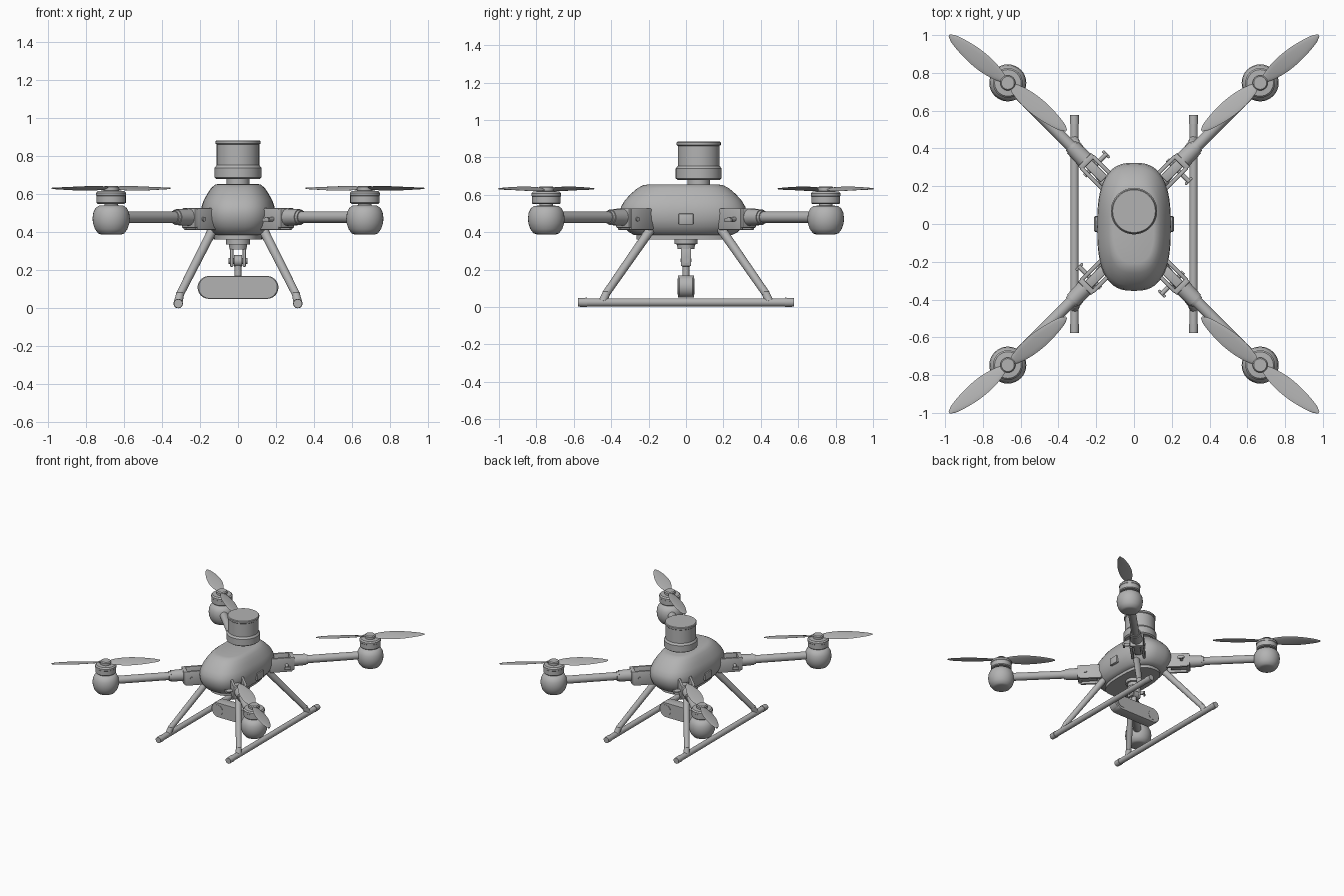
import bpy, bmesh, math
from mathutils import Matrix, Vector

cube = bpy.data.objects.get("Cube")
if cube:
    bpy.data.objects.remove(cube, do_unlink=True)

grey = bpy.data.materials.new("plain grey")
grey.use_nodes = True
grey.diffuse_color = (0.45, 0.45, 0.45, 1)
grey.node_tree.nodes["Principled BSDF"].inputs["Base Color"].default_value = (0.45, 0.45, 0.45, 1)
parts = []
I = Matrix.Identity(4)


def finish(name, bm, matrix=I):
    bmesh.ops.recalc_face_normals(bm, faces=bm.faces)
    mesh = bpy.data.meshes.new(name)
    bm.to_mesh(mesh)
    bm.free()
    mesh.materials.append(grey)
    obj = bpy.data.objects.new(name, mesh)
    obj.matrix_world = matrix
    bpy.context.collection.objects.link(obj)
    parts.append(obj)
    return obj


def loft(name, rings, matrix=I):
    """Skin a list of closed rings and cap both ends."""
    bm = bmesh.new()
    loops = [[bm.verts.new(p) for p in ring] for ring in rings]
    n = len(loops[0])
    for a, b in zip(loops, loops[1:]):
        for i in range(n):
            bm.faces.new((a[i], a[(i + 1) % n], b[(i + 1) % n], b[i]))
    bm.faces.new(loops[0])
    bm.faces.new(loops[-1])
    return finish(name, bm, matrix)


def oval(rx, ry, z, n=32, power=2.0, cy=0.0):
    ring = []
    for i in range(n):
        t = math.tau * i / n
        c, s = math.cos(t), math.sin(t)
        ring.append((rx * math.copysign(abs(c) ** (2 / power), c),
                     cy + ry * math.copysign(abs(s) ** (2 / power), s), z))
    return ring


def lathe(name, profile, matrix=I, n=32):
    return loft(name, [oval(r, r, z, n) for r, z in profile], matrix)


def tube(name, start, end, r0, r1=None, matrix=I):
    start, end = Vector(start), Vector(end)
    axis = end - start
    turn = axis.to_track_quat('Z', 'Y').to_matrix().to_4x4()
    r1 = r0 if r1 is None else r1
    return lathe(name, [(r0, 0), (r1, axis.length)],
                 matrix @ Matrix.Translation(start) @ turn, 20)


def box(name, centre, size, matrix=I, bevel=0.006):
    bm = bmesh.new()
    bmesh.ops.create_cube(bm, size=1, matrix=Matrix.Translation(centre) @ Matrix.Diagonal((*size, 1)))
    bmesh.ops.bevel(bm, geom=bm.edges[:], offset=bevel, segments=2, affect='EDGES', profile=0.5)
    return finish(name, bm, matrix)


# Fuselage: rounded sections stacked upward
sections = [(.135, .262, .385), (.158, .29, .40), (.18, .318, .43), (.192, .333, .465),
            (.195, .339, .50), (.192, .333, .535), (.18, .312, .57), (.16, .28, .605),
            (.14, .245, .635), (.12, .215, .651), (.105, .19, .655)]
loft("fuselage", [oval(rx, ry, z, 56, 2.7, -.015) for rx, ry, z in sections])
loft("belly_plate", [oval(.128, .25, z, 56, 2.7, -.015) for z in (.362, .39)])
for side in (1, -1):
    box("side_plate", (side * .193, 0, .47), (.024, .08, .06))

# Sensor turret on the roof
lathe("sensor_turret", [(.06, .64), (.06, .68), (.112, .68), (.123, .688), (.123, .74), (.112, .755),
                        (.112, .862), (.118, .867), (.118, .88), (.113, .885)],
      Matrix.Translation((0, .068, 0)), 48)

# Four arms, motors and propellers
for sx in (1, -1):
    for sy in (1, -1):
        hub = Matrix.Translation((sx * .668, sy * .747, 0))
        arm = hub @ Matrix.Rotation(math.atan2(sy, sx), 4, 'Z')
        lathe("motor_pod", [(.05, .388), (.068, .394), (.086, .418), (.096, .448), (.098, .475),
                            (.094, .505), (.082, .528), (.066, .54), (.036, .543), (.036, .55),
                            (.07, .55), (.077, .556), (.077, .592), (.079, .594), (.079, .608),
                            (.07, .618), (.04, .62), (.04, .638), (.034, .645)], hub)
        tube("arm_tube", (-.06, 0, .48), (-.6, 0, .48), .03, .03, arm)
        tube("arm_sleeve", (-.485, 0, .48), (-.59, 0, .48), .042, .046, arm)
        tube("sleeve_collar", (-.47, 0, .48), (-.487, 0, .48), .035, .038, arm)
        box("hinge_flange", (-.59, 0, .475), (.03, .1, .105), arm)
        for edge in (1, -1):
            box("hinge_cheek", (-.675, edge * .043, .47), (.17, .02, .115), arm)
        box("hinge_knuckle", (-.655, 0, .46), (.13, .05, .07), arm)
        tube("hinge_pin", (-.635, .06, .47), (-.635, -.1, .47), .012, .012, arm)
        box("latch_lever", (-.635, -.1, .465), (.05, .014, .022), arm, .004)

        # Twisted two-blade propeller
        spin = hub @ Matrix.Rotation(math.atan2(sy * .505, sx * .62), 4, 'Z')
        for turn in (0, math.pi):
            rings = []
            for i in range(15):
                t = i / 14
                half = .012 + .036 * math.sin(math.pi * t ** .85) ** .8 if t < 1 else .006
                pitch = sx * sy * (.32 - .2 * t)
                section = oval(half, .004, 0, 12)
                rings.append([(.02 + .38 * t, u * math.cos(pitch) - v * math.sin(pitch),
                               .632 + u * math.sin(pitch) + v * math.cos(pitch))
                              for u, v, w in section])
            loft("propeller_blade", rings, spin @ Matrix.Rotation(turn, 4, 'Z'))

        # Landing leg with a bent foot
        knee = (sx * .305, sy * .425, .075)
        tube("landing_leg", (sx * .13, sy * .185, .42), knee, .025, .021)
        tube("leg_foot", knee, (sx * .315, sy * .445, .03), .021, .023)
        lathe("leg_joint", [(.01, -.02), (.021, -.008), (.021, .008), (.01, .02)],
              Matrix.Translation(knee), 16)

# Landing skids with end caps
for side in (1, -1):
    tube("skid", (side * .315, -.56, .025), (side * .315, .56, .025), .022)
    for end in (1, -1):
        tube("skid_cap", (side * .315, end * .53, .025), (side * .315, end * .577, .025), .025, .023)

# Gimbal under the belly
lathe("gimbal_mount", [(.045, .31), (.048, .335), (.062, .337), (.062, .37)])
for side in (1, -1):
    box("gimbal_fork", (side * .033, 0, .268), (.018, .055, .1))
tube("gimbal_axle", (-.05, 0, .25), (.05, 0, .25), .016)
tube("gimbal_knuckle", (-.022, 0, .25), (.022, 0, .25), .03)
tube("gimbal_stem", (0, 0, .15), (0, 0, .255), .018)

# Camera pod: stadium outline with round windows front and back
outline = []
for i in range(32):
    t = math.tau * (i + .5) / 32
    outline.append((math.copysign(.153, math.cos(t)) + .06 * math.cos(t), .11 + .06 * math.sin(t)))
loft("camera_pod", [[(x * s, y, .11 + (z - .11) * s) for x, z in outline]
                    for y, s in ((-.042, .97), (-.036, 1), (.036, 1), (.042, .97))])
for side in (1, -1):
    tube("camera_window", (side * .15, -.045, .11), (side * .15, .045, .11), .042)

# Smooth shading that keeps hard edges
bpy.ops.object.select_all(action='DESELECT')
for obj in parts:
    obj.select_set(True)
bpy.context.view_layer.objects.active = parts[0]
bpy.ops.object.shade_smooth_by_angle(angle=math.radians(35))
